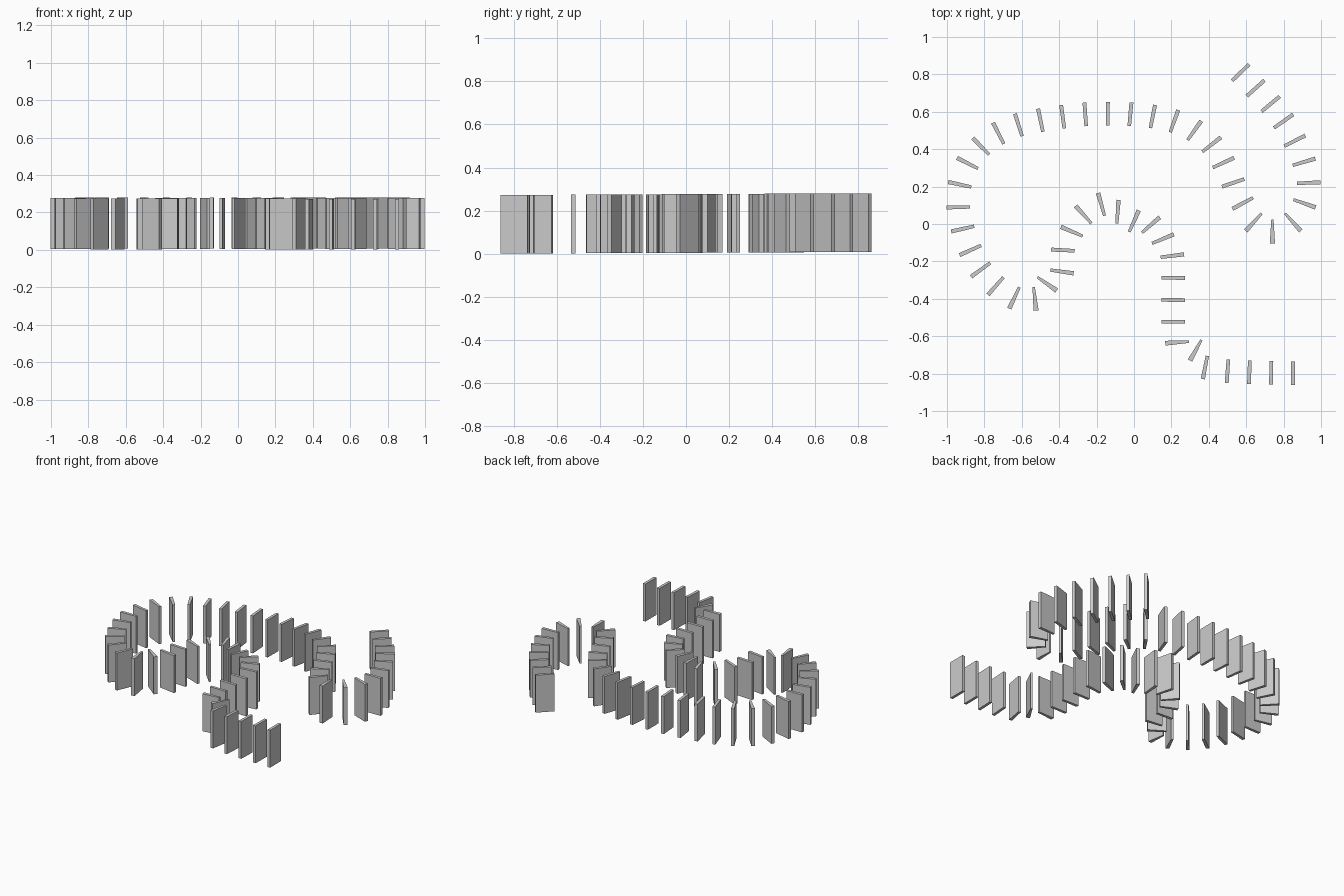
import bpy
import bmesh
from math import radians, cos, sin
from mathutils import Vector

default_cube = bpy.data.objects.get("Cube")
if default_cube:
    bpy.data.objects.remove(default_cube, do_unlink=True)

WIDTH, THICKNESS, HEIGHT, SPACING = 0.126, 0.02, 0.272, 0.118

# Winding path: x, y, turn of the tile in degrees, tiles to the next key
PATH = [
    (.57, .81, 44, 3), (.8, .55, 35, 3), (.935, .22, 2, 2), (.85, .01, -48, 1),
    (.74, -.04, -90, 1), (.64, .01, -132, 2), (.53, .22, -161, 2), (.415, .425, -142, 2),
    (.215, .55, -110, 3), (-.14, .59, -90, 3), (-.5, .555, -78, 2), (-.725, .485, -63, 2),
    (-.89, .325, -27, 2), (-.94, .09, 1, 3), (-.82, -.245, 36, 2), (-.64, -.395, 65, 1),
    (-.53, -.4, 96, 1), (-.465, -.32, 145, 1), (-.385, -.255, 172, 1), (-.38, -.14, 177, 2),
    (-.27, .05, 132, 1), (-.175, .105, 106, 2), (0, .015, 66, 1), (.09, -.005, 41, 2),
    (.205, -.17, 7, 1), (.21, -.288, 0, 2), (.21, -.523, 0, 1), (.23, -.633, 4, 1),
    (.33, -.675, 61, 1), (.38, -.767, 79, 1), (.5, -.788, 86, 3), (.85, -.797, 90, 0),
]


def follow_path(keys):
    """Smoothly interpolate the keys to one (x, y, turn) vector per tile."""
    points = [Vector(k[:3]) for k in keys]
    steps = [k[3] for k in keys]
    last = len(keys) - 1
    slopes = []
    for i in range(last + 1):
        a, b = max(i - 1, 0), min(i + 1, last)
        slopes.append((points[b] - points[a]) / sum(steps[a:b]))
    tiles = []
    for i in range(last):
        n = steps[i]
        for j in range(n):
            t = j / n
            blend = t * t * (3 - 2 * t)
            tiles.append(points[i].lerp(points[i + 1], blend)
                         + slopes[i] * n * t * (1 - t) ** 2
                         - slopes[i + 1] * n * t * t * (1 - t))
    return tiles + [points[last]]


def add_tile(name, place, bend, material):
    """Upright slab, thinner on the inside of a bend."""
    angle = radians(place.z)
    across = Vector((cos(angle), sin(angle), 0))
    along = Vector((sin(angle), -cos(angle), 0))
    # The ground line rises very slightly towards the back
    base = Vector((place.x, place.y, 0.005 + 0.005 * place.y))
    bm = bmesh.new()
    corners = []
    for side, face in ((-1, -1), (1, -1), (1, 1), (-1, 1)):
        offset = side * WIDTH / 2
        half = THICKNESS / 2 * max(0.3, 1 - bend * offset)
        corners.append(bm.verts.new(base + across * offset + along * face * half))
    footprint = bm.faces.new(corners)
    top = bmesh.ops.extrude_face_region(bm, geom=[footprint])
    top_verts = [v for v in top["geom"] if isinstance(v, bmesh.types.BMVert)]
    bmesh.ops.translate(bm, verts=top_verts, vec=(0, 0, HEIGHT))
    bmesh.ops.recalc_face_normals(bm, faces=bm.faces)
    mesh = bpy.data.meshes.new(name)
    bm.to_mesh(mesh)
    bm.free()
    mesh.materials.append(material)
    bpy.context.collection.objects.link(bpy.data.objects.new(name, mesh))


# Plain grey material
grey = bpy.data.materials.new("light_grey")
grey.use_nodes = True
colour = (0.6, 0.6, 0.6, 1)
grey.diffuse_color = colour
grey.node_tree.nodes["Principled BSDF"].inputs["Base Color"].default_value = colour

# Row of standing tiles
tiles = follow_path(PATH)
for i, tile in enumerate(tiles):
    before, after = max(i - 1, 0), min(i + 1, len(tiles) - 1)
    bend = radians(tiles[after].z - tiles[before].z) / ((after - before) * SPACING)
    add_tile(f"domino_tile_{i + 1}", tile, bend, grey)
